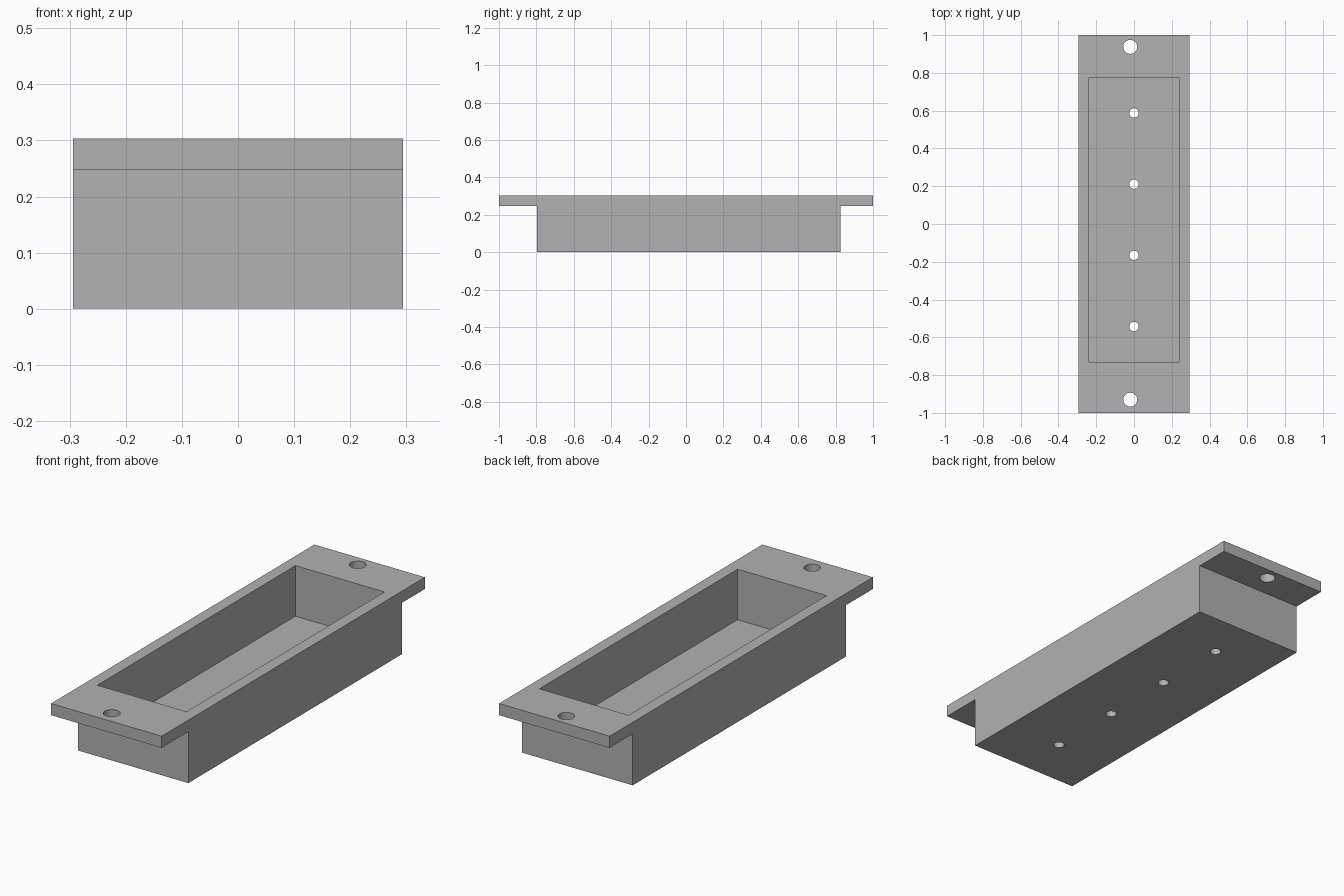
import bpy
import bmesh
import math

cube = bpy.data.objects.get("Cube")
if cube:
    bpy.data.objects.remove(cube, do_unlink=True)

HALF_WIDTH, HEIGHT, FLANGE_Z, FLOOR_Z = 0.294, 0.303, 0.247, 0.06

grey = bpy.data.materials.new("Light grey")
grey.use_nodes = True
grey.diffuse_color = (0.445, 0.445, 0.445, 1)
grey.node_tree.nodes["Principled BSDF"].inputs["Base Color"].default_value = grey.diffuse_color


def add_object(name, bm):
    bmesh.ops.recalc_face_normals(bm, faces=bm.faces)
    mesh = bpy.data.meshes.new(name)
    bm.to_mesh(mesh)
    bm.free()
    mesh.materials.append(grey)
    obj = bpy.data.objects.new(name, mesh)
    bpy.context.collection.objects.link(obj)
    return obj


def extrude_outline(name, points, offset):
    bm = bmesh.new()
    face = bm.faces.new([bm.verts.new(p) for p in points])
    new = bmesh.ops.extrude_face_region(bm, geom=[face])["geom"]
    verts = [v for v in new if isinstance(v, bmesh.types.BMVert)]
    bmesh.ops.translate(bm, verts=verts, vec=offset)
    return add_object(name, bm)


def drill(name, x, y, z, radius):
    sides = 32
    ring = [(x + radius * math.cos(math.tau * i / sides),
             y + radius * math.sin(math.tau * i / sides), z - 0.1) for i in range(sides)]
    return extrude_outline(name, ring, (0, 0, 0.2))


def cut(target, cutter):
    cutter.hide_render = True
    mod = target.modifiers.new(cutter.name, "BOOLEAN")
    mod.operation, mod.solver, mod.object = "DIFFERENCE", "EXACT", cutter
    bpy.context.view_layer.objects.active = target
    bpy.ops.object.modifier_apply(modifier=mod.name)
    bpy.data.objects.remove(cutter, do_unlink=True)


# Tray body with end flanges, from its side profile
profile = [(-0.797, 0), (0.825, 0), (0.825, FLANGE_Z), (1, FLANGE_Z),
           (1, HEIGHT), (-1, HEIGHT), (-1, FLANGE_Z), (-0.797, FLANGE_Z)]
tray = extrude_outline("flanged_tray", [(-HALF_WIDTH, y, z) for y, z in profile],
                       (2 * HALF_WIDTH, 0, 0))

# Open pocket
x, front, back = 0.237, -0.73, 0.775
pocket = [(-x, front, FLOOR_Z), (x, front, FLOOR_Z), (x, back, FLOOR_Z), (-x, back, FLOOR_Z)]
cut(tray, extrude_outline("pocket_cutter", pocket, (0, 0, 0.4)))

# Mounting holes in the flanges
for y in (-0.93, 0.938):
    cut(tray, drill("mounting_hole_cutter", -0.02, y, 0.275, 0.037))

# Row of holes in the floor
for i in range(4):
    cut(tray, drill("floor_hole_cutter", 0, -0.543 + 0.377 * i, 0.03, 0.025))

# Smooth hole walls, sharp edges elsewhere
bpy.ops.object.select_all(action="DESELECT")
tray.select_set(True)
bpy.context.view_layer.objects.active = tray
bpy.ops.object.shade_smooth_by_angle(angle=math.radians(30))
